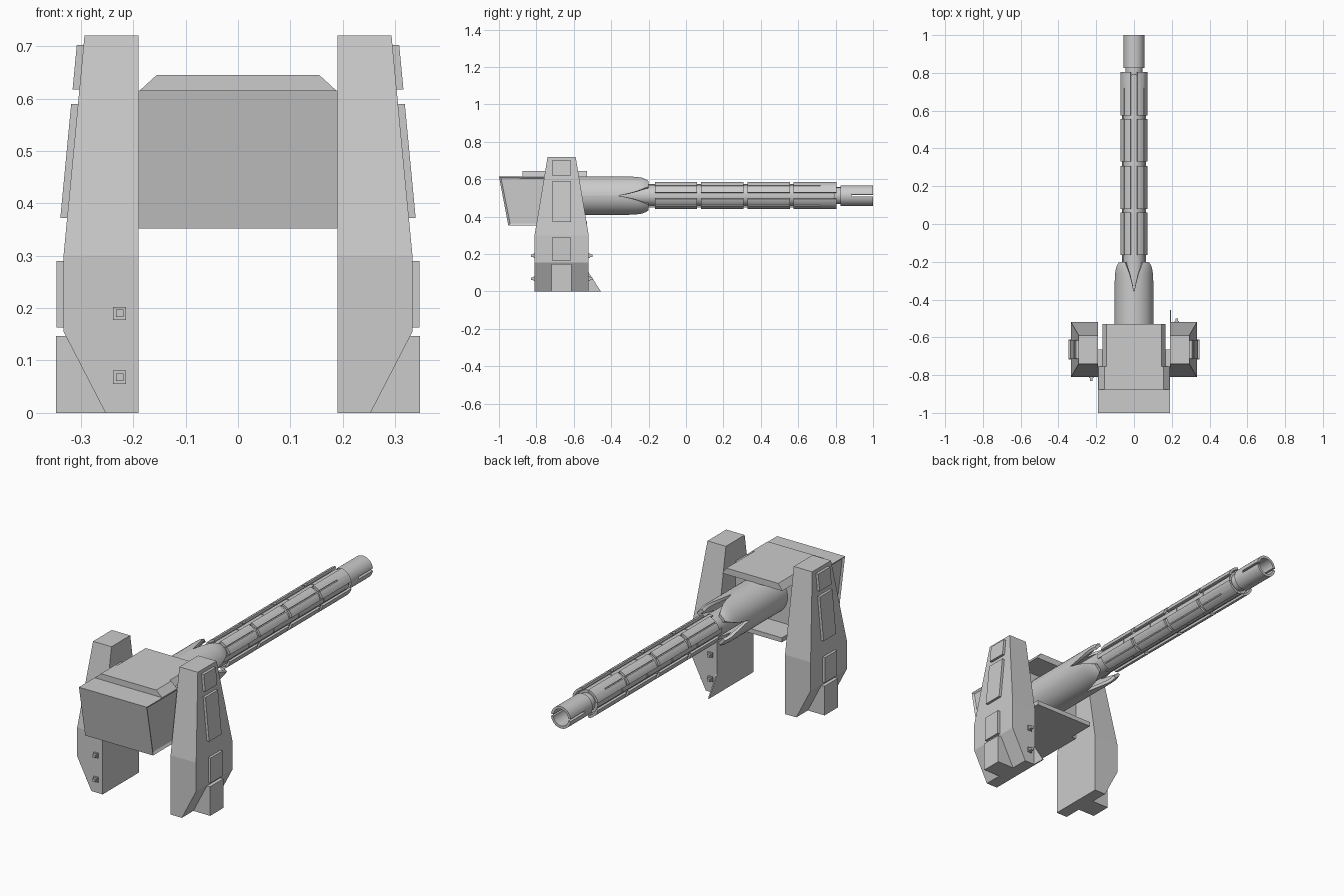
import bpy, bmesh
from math import sin, cos, radians

if "Cube" in bpy.data.objects:
    bpy.data.objects.remove(bpy.data.objects["Cube"])

AXIS_Z = 0.512   # height of the gun axis
MID_Y = -0.665   # centre of the two towers


def make(name, bm, smooth=False):
    bmesh.ops.remove_doubles(bm, verts=bm.verts, dist=1e-5)
    bmesh.ops.recalc_face_normals(bm, faces=bm.faces)
    me = bpy.data.meshes.new(name)
    bm.to_mesh(me)
    bm.free()
    ob = bpy.data.objects.new(name, me)
    bpy.context.collection.objects.link(ob)
    if smooth:
        bpy.ops.object.select_all(action='DESELECT')
        ob.select_set(True)
        bpy.context.view_layer.objects.active = ob
        bpy.ops.object.shade_smooth_by_angle(angle=radians(30))
    return ob


def loft(bm, loops, closed=False):
    """Skin equal-length loops; cap the ends unless the chain is closed."""
    rings = [[bm.verts.new(p) for p in lp] for lp in loops]
    n = len(rings[0])
    pairs = list(zip(rings, rings[1:]))
    if closed:
        pairs.append((rings[-1], rings[0]))
    for a, b in pairs:
        for i in range(n):
            j = (i + 1) % n
            bm.faces.new((a[i], a[j], b[j], b[i]))
    if not closed:
        bm.faces.new(rings[0])
        bm.faces.new(rings[-1])


def rect(x0, x1, y0, y1, z):
    return [(x0, y0, z), (x1, y0, z), (x1, y1, z), (x0, y1, z)]


def box(bm, x0, x1, y0, y1, z0, z1):
    loft(bm, [rect(x0, x1, y0, y1, z0), rect(x0, x1, y0, y1, z1)])


def polar(r, a, y):
    return (r * cos(radians(a)), y, AXIS_Z + r * sin(radians(a)))


def arc(bm, a0, a1, r0, r1, y0, y1):
    """Curved plate around the gun axis; a full turn gives a tube."""
    full = a1 - a0 >= 360
    n = max(2, round((a1 - a0) / 9))
    loops = []
    for i in range(n if full else n + 1):
        a = a0 + (a1 - a0) * i / n
        loops.append([polar(r0, a, y0), polar(r1, a, y0), polar(r1, a, y1), polar(r0, a, y1)])
    loft(bm, loops, full)


# Towers: the left one is the right one turned half a turn
def slope_x(z):
    return 0.333 - 0.04 * max(0, z - 0.3) / 0.42


for side, s in (("right", 1), ("left", -1)):
    bm = bmesh.new()
    loft(bm, [rect(0.19, 0.253, -0.81, -0.52, 0), rect(0.19, 0.333, -0.81, -0.52, 0.155),
              rect(0.19, 0.333, -0.81, -0.52, 0.3), rect(0.19, 0.293, -0.74, -0.59, 0.72)])
    details = bmesh.new()
    box(details, 0.24, 0.347, -0.718, -0.612, 0, 0.147)
    for z0, z1, h in ((0.163, 0.29, 0.048), (0.372, 0.59, 0.05), (0.617, 0.702, 0.048)):
        loft(details, [rect(slope_x(z) - 0.02, slope_x(z) + 0.013, MID_Y - h, MID_Y + h, z) for z in (z0, z1)])
    bolts = bmesh.new()
    for z in (0.068, 0.19):
        box(bolts, 0.214, 0.239, -0.53, -0.514, z - 0.0125, z + 0.0125)
        box(bolts, 0.219, 0.233, -0.53, -0.5, z - 0.007, z + 0.007)
    for b, part in ((bm, "tower"), (details, "tower_panels"), (bolts, "tower_bolts")):
        if s < 0:
            for v in b.verts:
                v.co.x, v.co.y = -v.co.x, 2 * MID_Y - v.co.y
        make(f"{side}_{part}", b)

# Thin wedge fin at the foot of the right tower
bm = bmesh.new()
loft(bm, [[(x, -0.53, 0), (x, -0.455, 0), (x, -0.52, 0.1), (x, -0.53, 0.1)] for x in (0.19, 0.196)])
make("foot_fin", bm)

# Breech body: raked front, framed side panels, lower shelf under the gun
bm = bmesh.new()
loft(bm, [[(x, -1, 0.615), (x, -0.95, 0.352), (x, MID_Y, 0.352), (x, MID_Y, 0.615)] for x in (-0.19, 0.19)])
bm.normal_update()
cheeks = [f for f in bm.faces if abs(f.normal.x) > 0.9]
bmesh.ops.inset_individual(bm, faces=cheeks, thickness=0.015, depth=0)
for f in cheeks:
    for v in f.verts:
        v.co.x *= 0.96
make("breech_body", bm)
bm = bmesh.new()
box(bm, -0.165, 0.165, MID_Y - 0.01, -0.53, 0.352, 0.375)
make("breech_shelf", bm)

# Chamfered roof plate, wide at the front and narrower between the towers
for name, w, t, y0, y1 in (("roof_plate_front", 0.19, 0.155, -0.875, -0.755),
                           ("roof_plate_rear", 0.168, 0.145, -0.755, -0.53)):
    bm = bmesh.new()
    loft(bm, [[(-w, y, 0.613), (w, y, 0.613), (t, y, 0.645), (-t, y, 0.645)] for y in (y0, y1)])
    make(name, bm)

# Gun sleeve: four shells ending in prongs, with curved notches between them
sleeve = ((-0.67, 0.103, 0), (-0.36, 0.103, 0), (-0.31, 0.103, 6), (-0.265, 0.103, 13),
          (-0.235, 0.102, 20), (-0.215, 0.098, 26), (-0.2, 0.092, 32))
bm = bmesh.new()
for q in range(4):
    loops = []
    for y, r, cut in sleeve:
        angs = [q * 90 + cut + (90 - 2 * cut) * i / 10 for i in range(11)]
        loops.append([polar(r, a, y) for a in angs] + [polar(r - 0.015, a, y) for a in reversed(angs)])
    loft(bm, loops)
make("gun_sleeve", bm, True)

# Barrel core
bm = bmesh.new()
arc(bm, 0, 360, 0.03, 0.057, -0.6, 0.79)
arc(bm, 0, 360, 0.03, 0.045, 0.78, 0.83)
make("barrel_core", bm, True)

# Barrel jacket: four sections of split plates, with thin rails in the gaps
bm = bmesh.new()
rails = bmesh.new()
for y0, y1 in ((-0.165, 0.06), (0.08, 0.308), (0.33, 0.556), (0.575, 0.805)):
    for q in range(4):
        slit_end = min(y1, 0.72)
        arc(bm, q * 90 + 14, q * 90 + 43, 0.062, 0.074, y0, y1)
        arc(bm, q * 90 + 47, q * 90 + 76, 0.062, 0.074, y0, y1)
        if slit_end < y1:
            arc(bm, q * 90 + 43, q * 90 + 47, 0.062, 0.074, slit_end, y1)
for q in range(4):
    for i in range(5):
        y = -0.2 + i * 0.2
        arc(rails, q * 90 - 10, q * 90 + 10, 0.05, 0.063, y, y + 0.195)
make("barrel_jacket", bm, True)
make("barrel_rails", rails, True)

# Hollow muzzle with a slot on each side
bm = bmesh.new()
arc(bm, 0, 360, 0.042, 0.055, 0.825, 0.885)
for a in (0, 180):
    arc(bm, a + 6, a + 174, 0.042, 0.055, 0.885, 1.0)
make("muzzle", bm, True)
bm = bmesh.new()
arc(bm, 0, 360, 0.001, 0.045, 0.826, 0.84)
make("muzzle_plug", bm, True)
